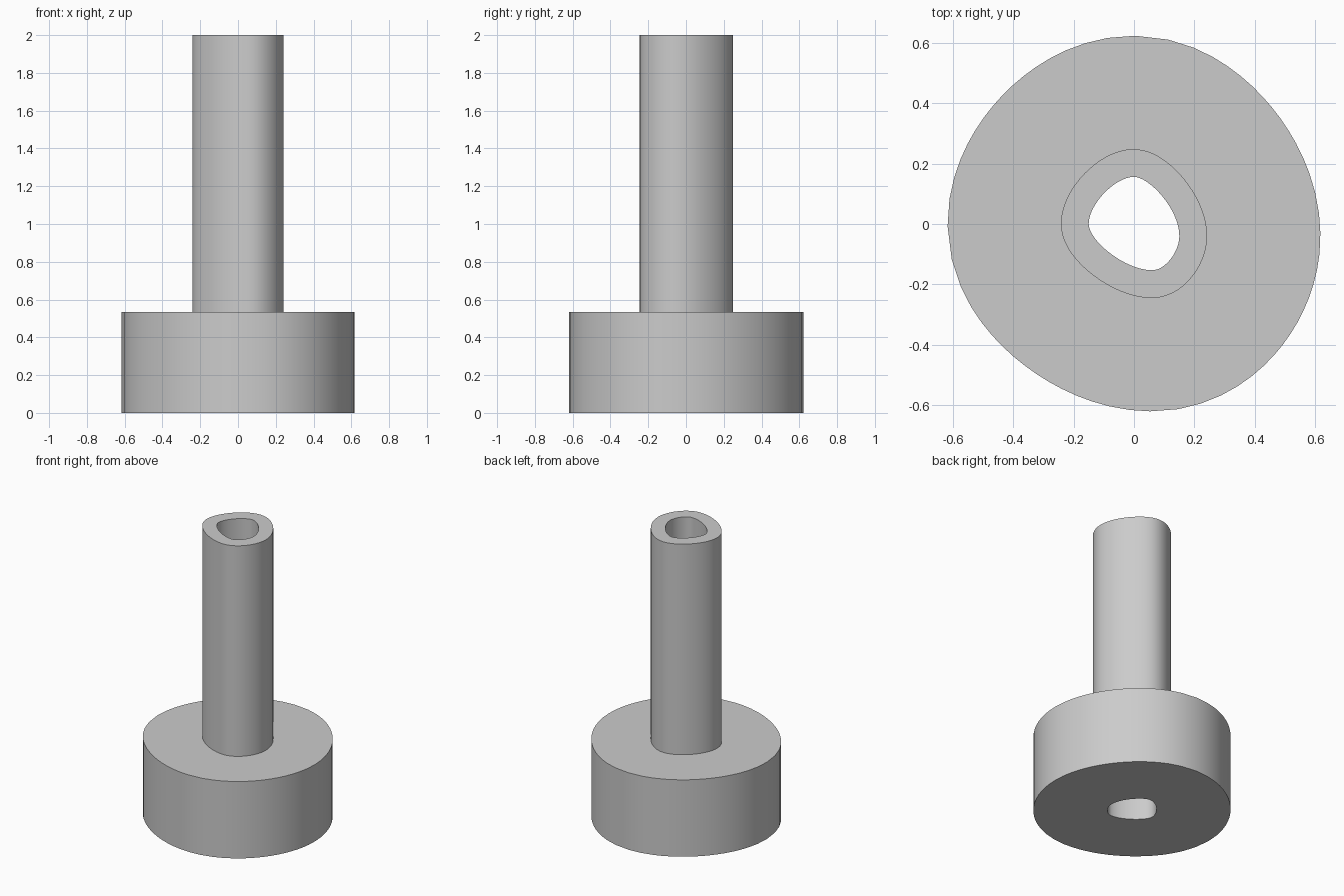
import bpy
import bmesh
import math
from mathutils import Vector
from mathutils.geometry import interpolate_bezier

cube = bpy.data.objects.get("Cube")
if cube:
    bpy.data.objects.remove(cube)

HEIGHT, BASE_TOP = 2.0, 0.535
TUBE_WALL, BASE_WALL = 0.092, 0.467
STEPS = 16

grey = bpy.data.materials.new("light_grey")
grey.use_nodes = True
colour = (0.6, 0.6, 0.6, 1)
grey.diffuse_color = colour
grey.node_tree.nodes["Principled BSDF"].inputs["Base Color"].default_value = colour

# Bore outline: extreme points (top, left, bottom, right) with
# travel direction, incoming and outgoing handle lengths
KNOTS = [
    ((0, 0.156), (-1, 0), 0.05, 0.063),
    ((-0.15, 0), (0, -1), 0.065, 0.055),
    ((0.06, -0.153), (1, 0), 0.09, 0.045),
    ((0.15, -0.04), (0, 1), 0.05, 0.09),
]


def bore_outline():
    """Points of the rounded bore and their outward normals."""
    points = []
    for i, (p, d, _, out) in enumerate(KNOTS):
        q, e, back, _ = KNOTS[(i + 1) % len(KNOTS)]
        p, d, q, e = (Vector(v).to_3d() for v in (p, d, q, e))
        points += interpolate_bezier(p, p + d * out, q - e * back, q, STEPS + 1)[:-1]
    normals = []
    for i in range(len(points)):
        along = points[(i + 1) % len(points)] - points[i - 1]
        normals.append(Vector((along.y, -along.x, 0)).normalized())
    return list(zip(points, normals))


OUTLINE = bore_outline()


def ring_solid(name, rings):
    """Skin a list of (offset from bore, height) rings."""
    bm = bmesh.new()
    loops = [[bm.verts.new(p + n * offset + Vector((0, 0, z))) for p, n in OUTLINE]
             for offset, z in rings]
    count = len(OUTLINE)
    for a, b in zip(loops, loops[1:]):
        for i in range(count):
            j = (i + 1) % count
            bm.faces.new((a[i], a[j], b[j], b[i]))
    mesh = bpy.data.meshes.new(name)
    bm.to_mesh(mesh)
    bm.free()
    mesh.materials.append(grey)
    obj = bpy.data.objects.new(name, mesh)
    bpy.context.collection.objects.link(obj)
    bpy.ops.object.select_all(action="DESELECT")
    obj.select_set(True)
    bpy.context.view_layer.objects.active = obj
    bpy.ops.object.shade_smooth_by_angle(angle=math.radians(40))


# Wide base with the bore running through it
ring_solid("base", [(0, BASE_TOP), (0, 0), (BASE_WALL, 0),
                    (BASE_WALL, BASE_TOP), (TUBE_WALL, BASE_TOP)])

# Hollow tube standing on the base
ring_solid("tube", [(TUBE_WALL, BASE_TOP), (TUBE_WALL, HEIGHT),
                    (0, HEIGHT), (0, BASE_TOP)])
